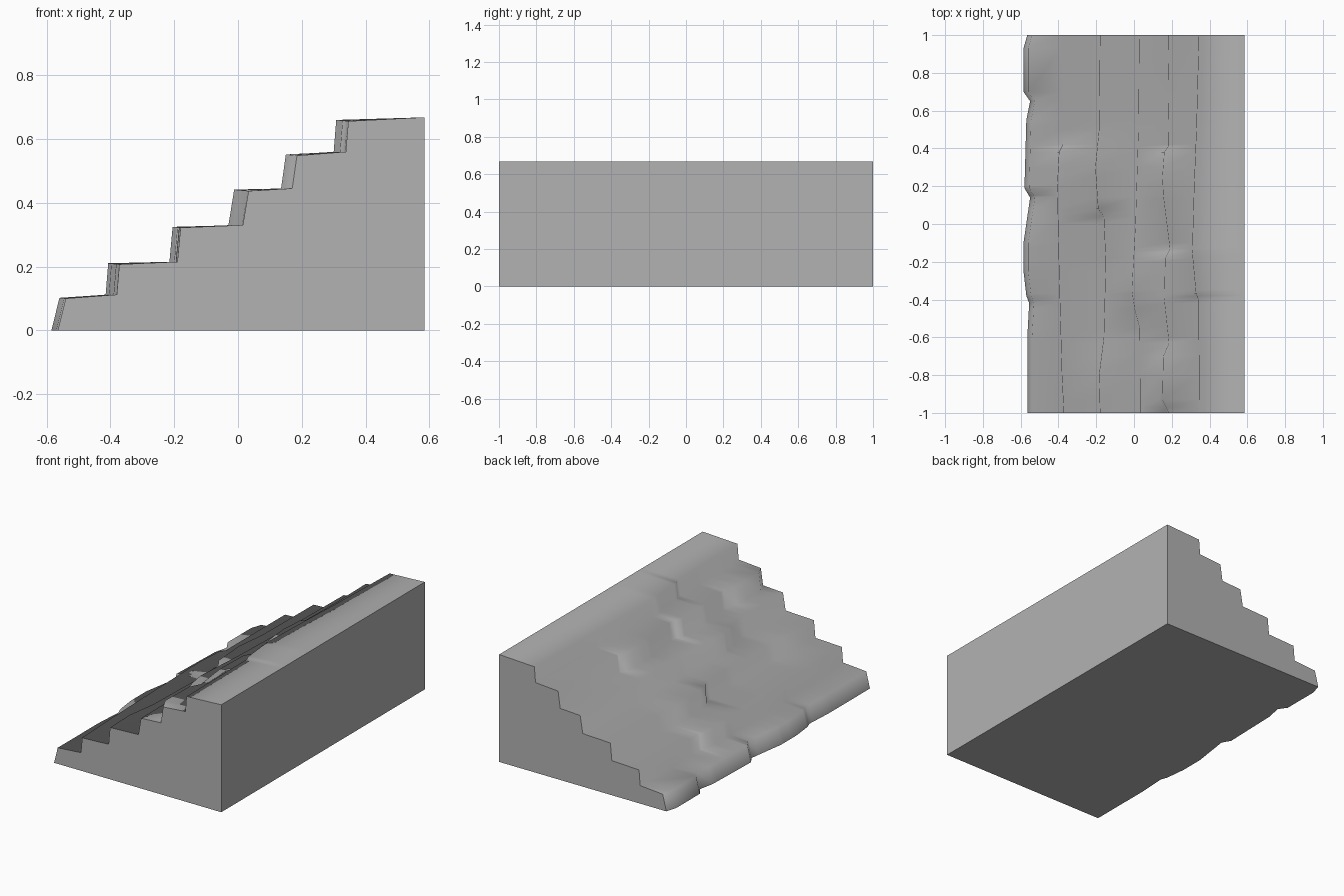
import bpy
import bmesh

if "Cube" in bpy.data.objects:
    bpy.data.objects.remove(bpy.data.objects["Cube"], do_unlink=True)

BACK_X = 0.585
BACK_Z = 0.668
LIP_RISE = 0.1

# Plain stone colour
stone = bpy.data.materials.new("grey stone")
stone.use_nodes = True
stone.diffuse_color = (0.45, 0.45, 0.45, 1)
shader = stone.node_tree.nodes["Principled BSDF"]
shader.inputs["Base Color"].default_value = stone.diffuse_color
shader.inputs["Roughness"].default_value = 0.9


class Step:
    """One worn step: toe line (y, x) along its length, toe and lip heights, lean."""

    def __init__(self, toe_z, lip_z, lean, line):
        self.toe_z = toe_z
        self.lip_z = lip_z
        self.lean = lean
        self.line = sorted(line)
        self.front_x = self.line[0][1]

    def toe_x(self, y):
        for (y0, x0), (y1, x1) in zip(self.line, self.line[1:]):
            if y <= y1:
                return x0 + (x1 - x0) * (y - y0) / (y1 - y0)
        return self.line[-1][1]

    def points(self, y):
        x = self.toe_x(y)
        rise = LIP_RISE * (self.front_x - x)
        return [(x, y, self.toe_z), (x + self.lean, y, self.lip_z + rise)]


# Steps from the lowest to the highest
steps = [
    Step(0, .10, .025, [(-1, -.565), (-.6, -.565), (-.42, -.555), (-.38, -.57),
                        (-.25, -.585), (-.1, -.585), (.14, -.55), (.19, -.58),
                        (.55, -.57), (.65, -.55), (.7, -.585), (.93, -.585),
                        (1, -.565)]),
    Step(.112, .207, .008, [(-1, -.38), (-.8, -.39), (-.25, -.405), (.2, -.415),
                            (.38, -.405), (.42, -.385), (1, -.385)]),
    Step(.215, .322, .01, [(-1, -.19), (-.8, -.195), (-.6, -.17), (-.2, -.16),
                           (.04, -.17), (.08, -.2), (.3, -.215), (.5, -.195),
                           (1, -.19)]),
    Step(.33, .437, .018, [(-1, .015), (-.55, .012), (-.45, -.015), (-.35, -.03),
                           (0, -.01), (.5, .005), (1, .01)]),
    Step(.445, .548, .015, [(-1, .17), (-.97, .155), (-.93, .135), (-.7, .14),
                            (-.63, .17), (-.4, .145), (-.18, .15), (-.13, .175),
                            (.15, .14), (.25, .135), (.38, .145), (.41, .165),
                            (.7, .17), (1, .165)]),
    Step(.56, .656, .008, [(-1, .338), (-.4, .333), (-.37, .32), (-.15, .3),
                           (.2, .31), (.5, .322), (1, .335)]),
]

# Cross-sections wherever any step line changes direction
stations = sorted({y for step in steps for y, x in step.line})


def section(y):
    profile = []
    for step in steps:
        profile += step.points(y)
    return profile + [(BACK_X, y, BACK_Z)]


bm = bmesh.new()
rows = [[bm.verts.new(p) for p in section(y)] for y in stations]
corners = [bm.verts.new((BACK_X, y, 0)) for y in stations]

# Worn treads and risers, smooth shaded
for row, following in zip(rows, rows[1:]):
    for i in range(len(row) - 1):
        face = bm.faces.new((row[i], row[i + 1], following[i + 1], following[i]))
        face.smooth = True

# Flat ends, back and underside
bm.faces.new(rows[0] + [corners[0]])
bm.faces.new(rows[-1] + [corners[-1]])
bm.faces.new((rows[0][-1], rows[-1][-1], corners[-1], corners[0])
             if len(rows) < 3 else [r[-1] for r in rows] + corners[::-1])
bm.faces.new([r[0] for r in rows] + corners[::-1])

# Crisp outline where the worn surface meets the flat block
for edge in bm.edges:
    edge.smooth = all(face.smooth for face in edge.link_faces)
bmesh.ops.recalc_face_normals(bm, faces=bm.faces[:])

mesh = bpy.data.meshes.new("worn_stairs")
bm.to_mesh(mesh)
bm.free()
mesh.materials.append(stone)
stairs = bpy.data.objects.new("worn_stairs", mesh)
bpy.context.collection.objects.link(stairs)
